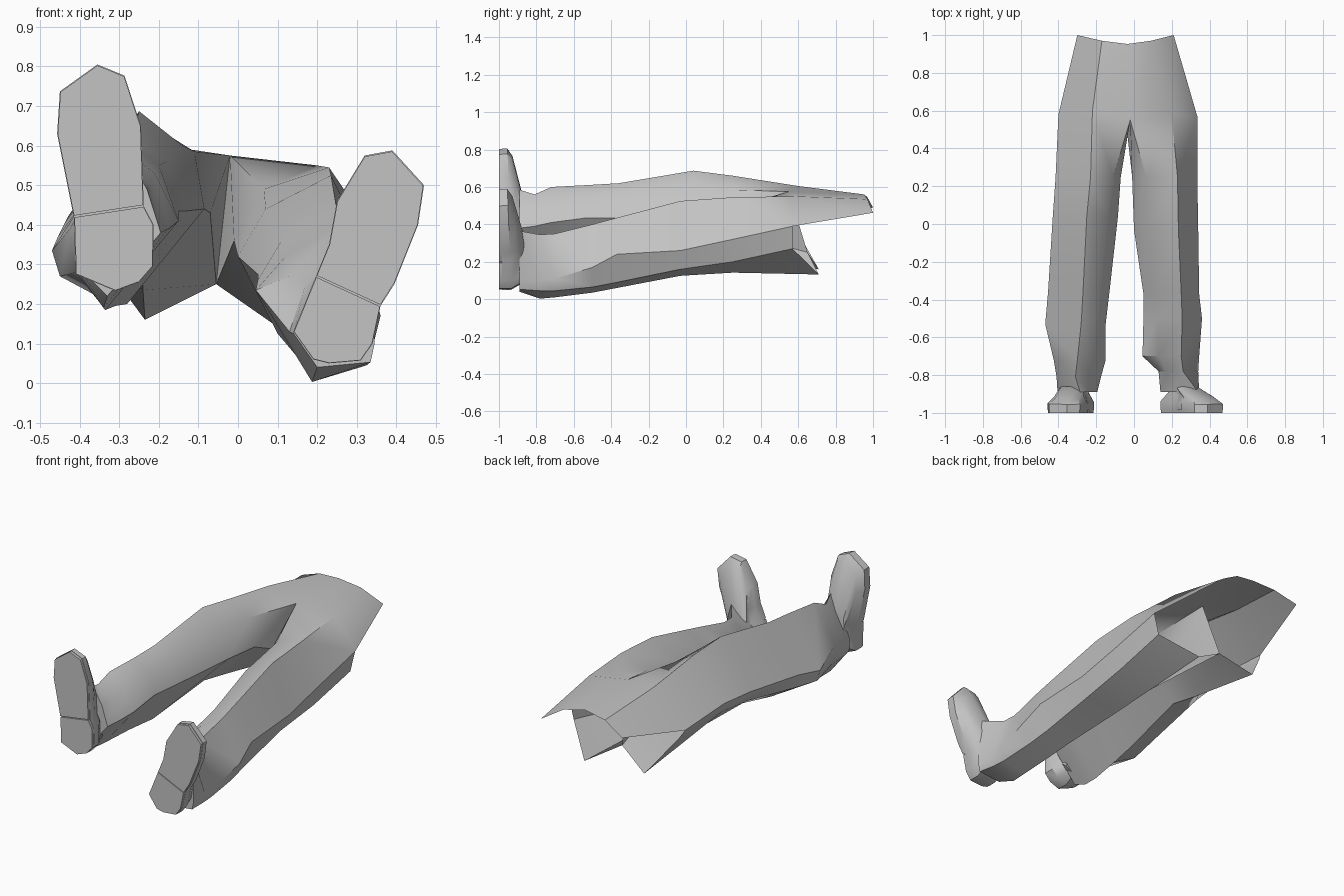
import bpy, bmesh, math

cube = bpy.data.objects.get("Cube")
if cube:
    bpy.data.objects.remove(cube, do_unlink=True)

grey = bpy.data.materials.new("plain grey")
grey.use_nodes = True
COL = (0.55, 0.55, 0.55, 1)
grey.diffuse_color = COL
grey.node_tree.nodes["Principled BSDF"].inputs["Base Color"].default_value = COL


def finish(bm, name, angle):
    """Weld, orient and link a mesh, then smooth its gentle edges."""
    bmesh.ops.remove_doubles(bm, verts=bm.verts, dist=0.0005)
    bmesh.ops.recalc_face_normals(bm, faces=bm.faces)
    me = bpy.data.meshes.new(name)
    bm.to_mesh(me)
    bm.free()
    me.materials.append(grey)
    ob = bpy.data.objects.new(name, me)
    bpy.context.collection.objects.link(ob)
    bpy.ops.object.select_all(action='DESELECT')
    bpy.context.view_layer.objects.active = ob
    ob.select_set(True)
    bpy.ops.object.shade_smooth_by_angle(angle=math.radians(angle))


def bridge(bm, a, b, closed=True):
    n = len(a)
    for i in range(n if closed else n - 1):
        j = (i + 1) % n
        bm.faces.new((a[i], a[j], b[j], b[i]))


def ring(bm, pts):
    return [bm.verts.new(p) for p in pts]


# Shared points where the legs meet: front crotch and seat notch
CROTCH = (-0.02, 0.55, 0.575)
NOTCH = (-0.055, 0.65, 0.25)

# Hip rings: outer, top, crotch, notch, seat corner, outer bottom
HIP_R = [(-0.40, 0.58, 0.40), (-0.22, 0.60, 0.605), CROTCH, NOTCH,
         (-0.235, 0.71, 0.16), (-0.375, 0.60, 0.355)]
HIP_L = [(0.335, 0.57, 0.39), (0.20, 0.58, 0.55), CROTCH, NOTCH,
         (0.14, 0.71, 0.132), (0.305, 0.57, 0.27)]

# Leg sections going down to the cuff: y, then (x, z) in the same order
LEG_R = [
    (0.25, [(-.415, .43), (-.23, .66), (-.11, .585), (-.07, .43), (-.24, .235), (-.395, .375)]),
    (0.04, [(-.43, .42), (-.25, .687), (-.14, .60), (-.085, .44), (-.24, .275), (-.405, .36)]),
    (-0.36, [(-.455, .37), (-.27, .62), (-.18, .56), (-.13, .435), (-.28, .20), (-.43, .29)]),
    (-0.53, [(-.47, .335), (-.28, .61), (-.20, .55), (-.15, .435), (-.31, .195), (-.45, .27)]),
    (-0.72, [(-.425, .39), (-.30, .60), (-.21, .53), (-.15, .41), (-.335, .185), (-.41, .28)]),
    (-0.81, [(-.41, .39), (-.31, .56), (-.22, .50), (-.175, .39), (-.34, .19), (-.405, .28)]),
    (-0.89, [(-.405, .36), (-.285, .585), (-.23, .49), (-.195, .38), (-.33, .22), (-.40, .29)]),
]
LEG_L = [
    (0.25, [(.335, .32), (.23, .545), (.065, .49), (-.01, .36), (.10, .142), (.30, .20)]),
    (-0.03, [(.34, .26), (.235, .525), (.07, .44), (0, .32), (.10, .125), (.29, .16)]),
    (-0.37, [(.345, .24), (.25, .435), (.11, .36), (.05, .275), (.155, .06), (.30, .09)]),
    (-0.50, [(.36, .17), (.255, .40), (.12, .32), (.05, .26), (.17, .035), (.31, .065)]),
    (-0.70, [(.345, .11), (.25, .35), (.13, .27), (.045, .235), (.185, .01), (.32, .045)]),
    (-0.78, [(.34, .10), (.26, .345), (.17, .25), (.13, .13), (.187, .003), (.325, .045)]),
    (-0.89, [(.345, .10), (.34, .365), (.19, .25), (.14, .125), (.20, .04), (.335, .053)]),
]

# Trousers: two lofted legs joined to an open front waist panel
bm = bmesh.new()
hips = []
for hip, leg in ((HIP_R, LEG_R), (HIP_L, LEG_L)):
    prev = ring(bm, hip)
    hips.append(prev)
    for y, section in leg:
        cur = ring(bm, [(x, y, z) for x, z in section])
        bridge(bm, prev, cur)
        prev = cur
    bm.faces.new(prev)
right, left = hips
hip_row = [right[0], right[1], right[2], left[1], left[0]]
waist = ring(bm, [(-.30, 1.0, .49), (-.17, .97, .545), (-.035, .953, .56),
                  (.09, .97, .535), (.21, 1.0, .462)])
bridge(bm, hip_row, waist, closed=False)
finish(bm, "trousers", 40)

# Sole outlines (x, z), toe part then heel part, running round the edge
SOLE_R = ([(-.415, .42), (-.457, .63), (-.45, .737), (-.355, .805), (-.287, .777),
           (-.245, .65), (-.238, .447)],
          [(-.213, .40), (-.215, .295), (-.25, .255), (-.31, .233), (-.41, .275)])
SOLE_L = ([(.36, .195), (.395, .25), (.455, .40), (.47, .50), (.39, .588), (.32, .575),
           (.25, .46), (.23, .35), (.197, .27)],
          [(.14, .13), (.19, .06), (.23, .05), (.31, .057), (.34, .10)])


def plate(name, pts, y0, y1):
    """Flat sole piece, slightly shrunk so a seam shows."""
    cx = sum(p[0] for p in pts) / len(pts)
    cz = sum(p[1] for p in pts) / len(pts)
    pts = [(cx + (x - cx) * .985, cz + (z - cz) * .985) for x, z in pts]
    bm = bmesh.new()
    a = ring(bm, [(x, y0, z) for x, z in pts])
    b = ring(bm, [(x, y1, z) for x, z in pts])
    bridge(bm, a, b)
    bm.faces.new(a)
    bm.faces.new(b)
    finish(bm, name, 30)


def shoe(side, sole, ankle):
    toe, heel = sole
    plate(side + "_sole", toe, -1.0, -0.98)
    plate(side + "_heel", [toe[-1]] + heel + [toe[0]], -1.0, -0.98)
    outline = toe + heel
    zs = [z for x, z in outline]
    low, span = min(zs), max(zs) - min(zs)
    cx = sum(x for x, z in outline) / len(outline)
    cz = sum(z for x, z in outline) / len(outline)
    bm = bmesh.new()
    rows = []
    # Upper: welt, rounded sides, then an instep rising towards the ankle
    for scale, toe_y, heel_y in ((1, -.985, -.985), (1, -.955, -.935), (.75, -.928, -.885)):
        rows.append(ring(bm, [
            (cx + (x - cx) * scale,
             heel_y + (toe_y - heel_y) * (z - low) / span,
             cz + (z - cz) * (scale * .5 + .5)) for x, z in outline]))
    # Ankle opening hidden inside the trouser cuff
    ax, az, rx, rz = ankle
    half = span / 2
    rows.append(ring(bm, [(ax + (x - cx) / .13 * rx, -.86, az + (z - low - half) / half * rz)
                          for x, z in outline]))
    for a, b in zip(rows, rows[1:]):
        bridge(bm, a, b)
    bm.faces.new(rows[0])
    bm.faces.new(rows[-1])
    finish(bm, side + "_shoe", 35)


shoe("right", SOLE_R, (-.31, .385, .075, .12))
shoe("left", SOLE_L, (.25, .20, .065, .12))
